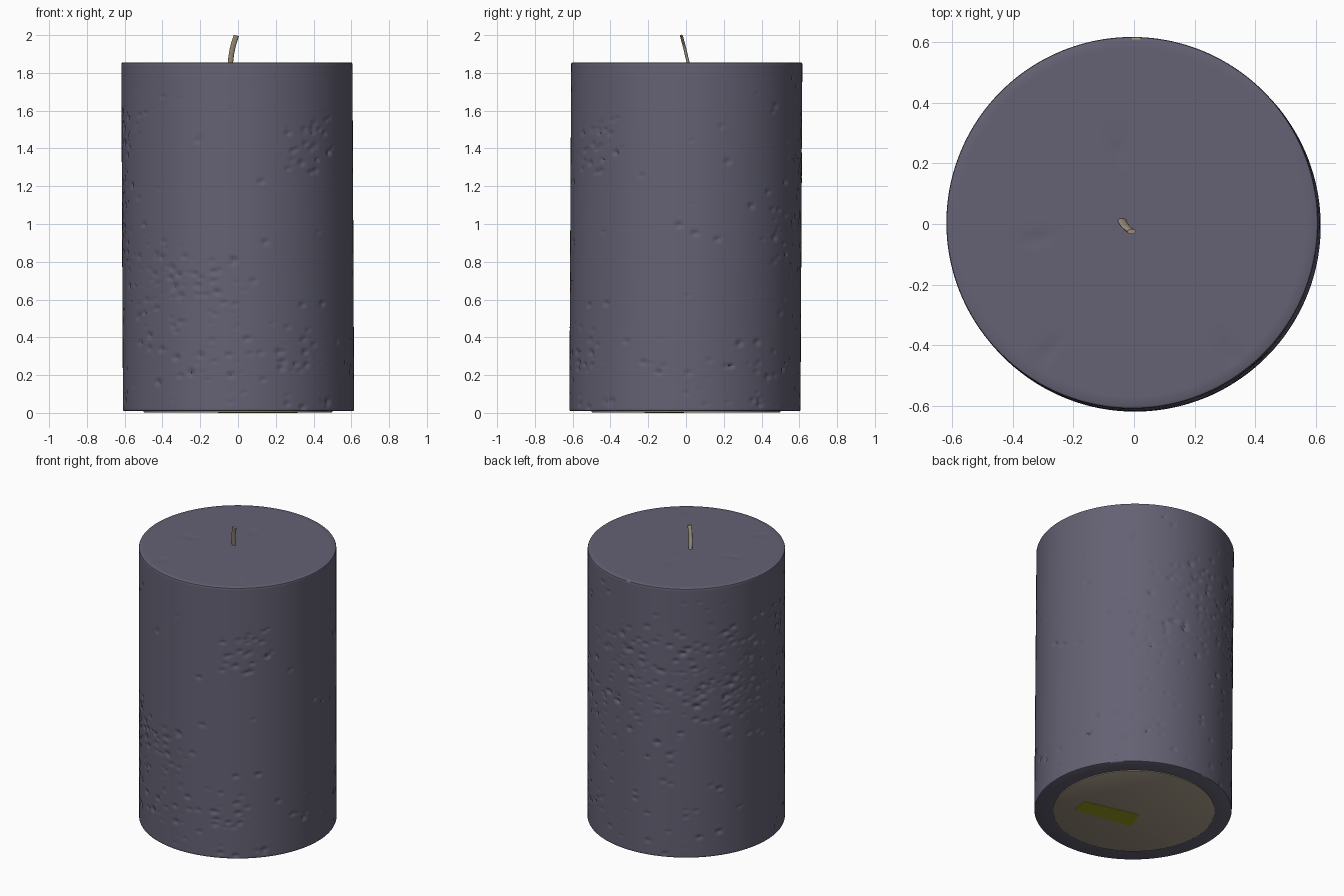
import bpy, bmesh, math, random
from mathutils import Vector

if "Cube" in bpy.data.objects:
    bpy.data.objects.remove(bpy.data.objects["Cube"])

random.seed(7)
R, Z0, Z1 = 0.612, 0.009, 1.856
N, ROWS = 280, 220
TAU = 2 * math.pi


def material(name, rgb):
    m = bpy.data.materials.new(name)
    m.diffuse_color = (*rgb, 1)
    m.use_nodes = True
    m.node_tree.nodes["Principled BSDF"].inputs["Base Color"].default_value = m.diffuse_color
    return m


wax = material("slate purple wax", (0.128, 0.120, 0.172))
tan = material("tan cotton", (0.37, 0.305, 0.21))
felt = material("beige felt", (0.37, 0.315, 0.235))
olive = material("olive label", (0.32, 0.33, 0.015))


def finish(bm, name, mat, angle=40):
    bmesh.ops.recalc_face_normals(bm, faces=bm.faces)
    me = bpy.data.meshes.new(name)
    bm.to_mesh(me)
    bm.free()
    ob = bpy.data.objects.new(name, me)
    bpy.context.collection.objects.link(ob)
    me.materials.append(mat)
    bpy.ops.object.select_all(action='DESELECT')
    ob.select_set(True)
    bpy.context.view_layer.objects.active = ob
    bpy.ops.object.shade_smooth_by_angle(angle=math.radians(angle))
    return ob


def loft(bm, rings):
    for a, b in zip(rings, rings[1:]):
        n = len(a)
        for i in range(n):
            j = (i + 1) % n
            bm.faces.new((a[i], a[j], b[j], b[i]))


# Pit clusters on the wax wall: angle, height, angle spread, height spread, count
clusters = [(-131, 0.62, 20, 0.22, 80), (-102, 0.50, 12, 0.20, 30),
            (-49, 1.40, 8, 0.10, 30), (-60, 0.28, 8, 0.12, 22),
            (-168, 1.40, 12, 0.18, 45), (130, 1.45, 30, 0.12, 70),
            (150, 1.05, 28, 0.16, 130), (85, 1.15, 14, 0.25, 60),
            (58, 0.95, 8, 0.20, 25), (45, 0.25, 25, 0.10, 25)]
pits = [(random.gauss(a, sa), random.gauss(z, sz))
        for a, z, sa, sz, n in clusters for _ in range(n)]
pits += [(random.uniform(0, 360), random.uniform(0.03, 1.7)) for _ in range(70)]
pits += [(random.uniform(0, 360), random.uniform(0.03, 0.4)) for _ in range(50)]

# Height field of the wall
EDGE = 0.008
dz, da = (Z1 - Z0 - 2 * EDGE) / ROWS, TAU / N
offset = [[0.0] * N for _ in range(ROWS + 1)]
for deg, z in pits:
    size = random.uniform(0.009, 0.024)
    depth = size * random.uniform(0.25, 0.6)
    ci, cj = math.radians(deg) / da, (z - Z0 - EDGE) / dz
    reach = int(2 * size / dz) + 2
    for j in range(max(0, int(cj) - reach), min(ROWS, int(cj) + reach) + 1):
        for i in range(int(ci) - reach, int(ci) + reach + 1):
            q = (((i - ci) * da * R) ** 2 + ((j - cj) * dz) ** 2) / size ** 2
            # hollow with a faint raised lip
            d = -depth * math.exp(-2.5 * q) + 0.12 * depth * q * math.exp(-q)
            offset[j][i % N] = max(-0.016, offset[j][i % N] + d)

# Wax body, leaning very slightly
bm = bmesh.new()


def ring(r, z, off=None):
    t = z / Z1
    cx, cy = 0.003 - 0.009 * t, -0.006 + 0.01 * t
    return [bm.verts.new((cx + (r + (off[i] if off else 0)) * math.cos(i * da),
                          cy + (r + (off[i] if off else 0)) * math.sin(i * da), z))
            for i in range(N)]


rings = [ring(0.45, Z0), ring(R - EDGE, Z0), ring(R - 0.002, Z0 + 0.003)]
rings += [ring(R, Z0 + EDGE + j * dz, offset[j]) for j in range(ROWS + 1)]
rings += [ring(R - 0.002, Z1 - 0.003), ring(R - EDGE, Z1)]
rings += [ring(R * k / 32, Z1) for k in range(30, 1, -2)]
loft(bm, rings)
bm.faces.new(rings[0])
bm.faces.new(rings[-1])
# shallow dimples on the top
for v in [v for r in rings[-16:] for v in r]:
    for x, y in ((-0.32, -0.05), (-0.28, -0.42), (0.31, -0.42), (-0.05, 0.24)):
        q = ((v.co.x - x) ** 2 + (v.co.y - y) ** 2) / 0.025 ** 2
        v.co.z -= 0.006 * math.exp(-q)
body = finish(bm, "candle_body", wax)

# Tiny tan fleck on the back of the top rim
body.data.materials.append(tan)
for p in body.data.polygons:
    c = p.center
    if abs(c.x - 0.013) < 0.013 and c.y > 0.6 and c.z > Z1 - 0.012:
        p.material_index = 1

# Felt disc under the candle
bm = bmesh.new()
loops = [[bm.verts.new((r * math.cos(i * TAU / 96), r * math.sin(i * TAU / 96), z))
          for i in range(96)] for r, z in ((0.5, 0.011), (0.5, 0.004), (0.496, 0.002))]
loft(bm, loops)
bm.faces.new(loops[0])
bm.faces.new(loops[-1])
finish(bm, "felt_base", felt)

# Label plate on the felt
bm = bmesh.new()
corners = ((0.30, -0.22), (0.315, -0.10), (-0.05, -0.01), (-0.105, -0.155))
lo, hi = [[bm.verts.new((x, y, z)) for x, y in corners] for z in (0.0, 0.003)]
loft(bm, [lo, hi])
bm.faces.new(lo)
bm.faces.new(hi)
finish(bm, "base_label", olive)

# Curved flattened wick
bm = bmesh.new()
a, b, c = Vector((-0.04, 0.012, 1.85)), Vector((-0.035, -0.006, 1.93)), Vector((-0.008, -0.025, 1.998))
loops = []
for k in range(11):
    t = k / 10
    p = a * (1 - t) ** 2 + b * 2 * t * (1 - t) + c * t * t
    loops.append([bm.verts.new(p + Vector((0.014 * math.cos(i * TAU / 16),
                                           0.008 * math.sin(i * TAU / 16),
                                           -0.004 * t * math.cos(i * TAU / 16))))
                  for i in range(16)])
loft(bm, loops)
bm.faces.new(loops[0])
bm.faces.new(loops[-1])
finish(bm, "wick", tan)
